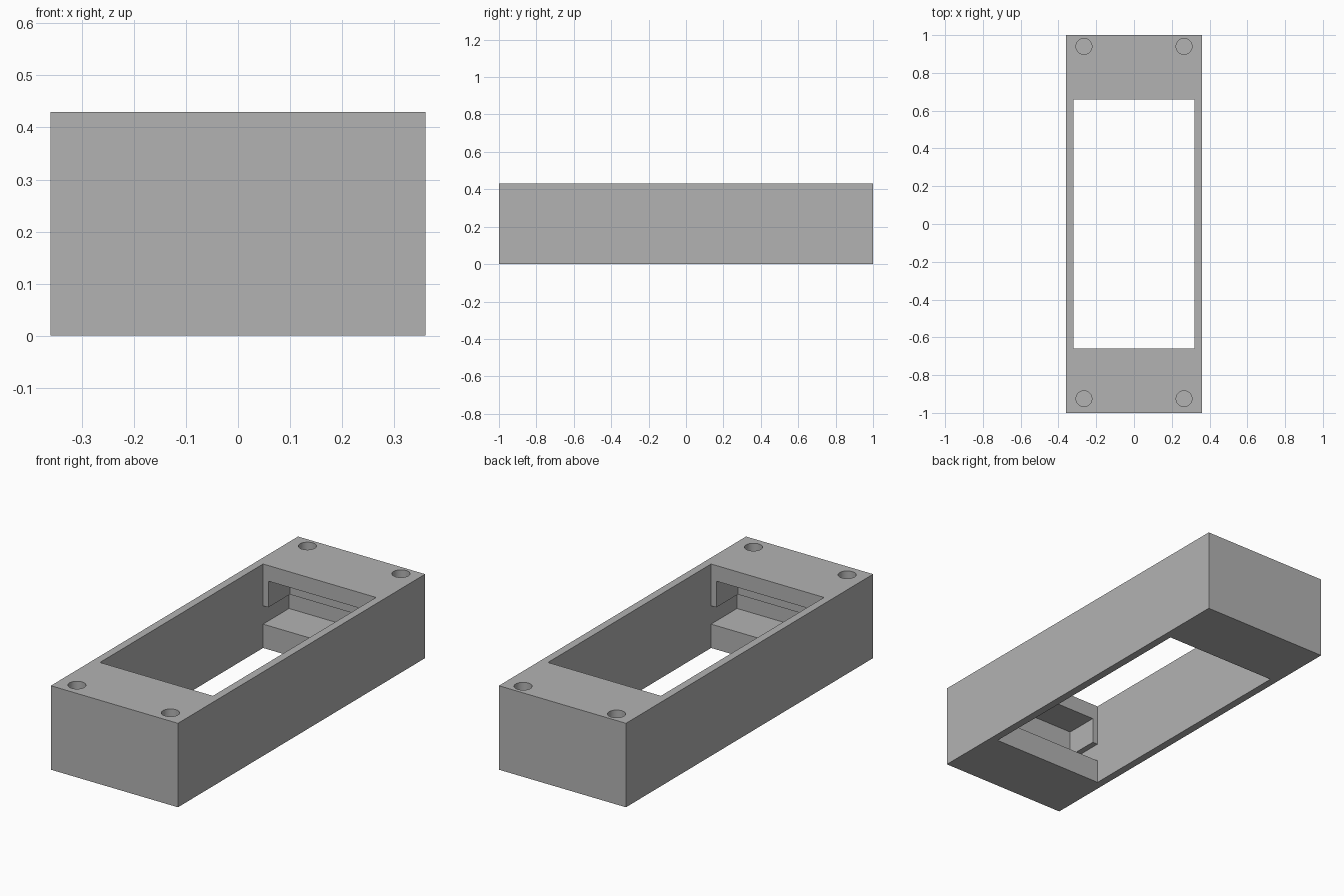
import bpy, math

if "Cube" in bpy.data.objects:
    bpy.data.objects.remove(bpy.data.objects["Cube"], do_unlink=True)

# Material
grey = bpy.data.materials.new("matte grey")
grey.use_nodes = True
colour = (0.45, 0.45, 0.45, 1)
grey.diffuse_color = colour
grey.node_tree.nodes["Principled BSDF"].inputs["Base Color"].default_value = colour


def box(name, x, y, z):
    """Box from (min, max) ranges on each axis."""
    centre = [sum(r) / 2 for r in (x, y, z)]
    bpy.ops.mesh.primitive_cube_add(size=1, location=centre)
    ob = bpy.context.object
    ob.name = name
    ob.scale = [r[1] - r[0] for r in (x, y, z)]
    bpy.ops.object.transform_apply(location=True, rotation=False, scale=True)
    return ob


HEIGHT = 0.43
body = box("housing_body", (-0.36, 0.36), (-1, 1), (0, HEIGHT))
body.data.materials.append(grey)

# Cutters: through opening, end slots, and the raised pockets above the slots
cutters = [
    box("opening_cutter", (-0.32, 0.32), (-0.66, 0.66), (-0.1, HEIGHT + 0.1)),
    box("slot_cutter", (-0.32, 0.32), (-0.87, 0.87), (0.122, 0.216)),
    box("pocket_cutter", (-0.29, 0.29), (-0.833, 0.833), (0.16, 0.35)),
]

# Blind screw holes in the top corners
HOLE_DEPTH = 0.3
for x in (-0.265, 0.265):
    for y in (-0.925, 0.94):
        bpy.ops.mesh.primitive_cylinder_add(
            vertices=48, radius=0.042, depth=HOLE_DEPTH * 2,
            location=(x, y, HEIGHT))
        hole = bpy.context.object
        hole.name = "screw_hole_cutter"
        cutters.append(hole)

# Carve the body, then drop the cutters
bpy.ops.object.select_all(action='DESELECT')
body.select_set(True)
bpy.context.view_layer.objects.active = body
for cutter in cutters:
    cutter.hide_render = True
    mod = body.modifiers.new(cutter.name, 'BOOLEAN')
    mod.operation = 'DIFFERENCE'
    mod.solver = 'EXACT'
    mod.object = cutter
    bpy.ops.object.modifier_apply(modifier=mod.name)
for cutter in cutters:
    bpy.data.objects.remove(cutter, do_unlink=True)

bpy.ops.object.shade_smooth_by_angle(angle=math.radians(30))
